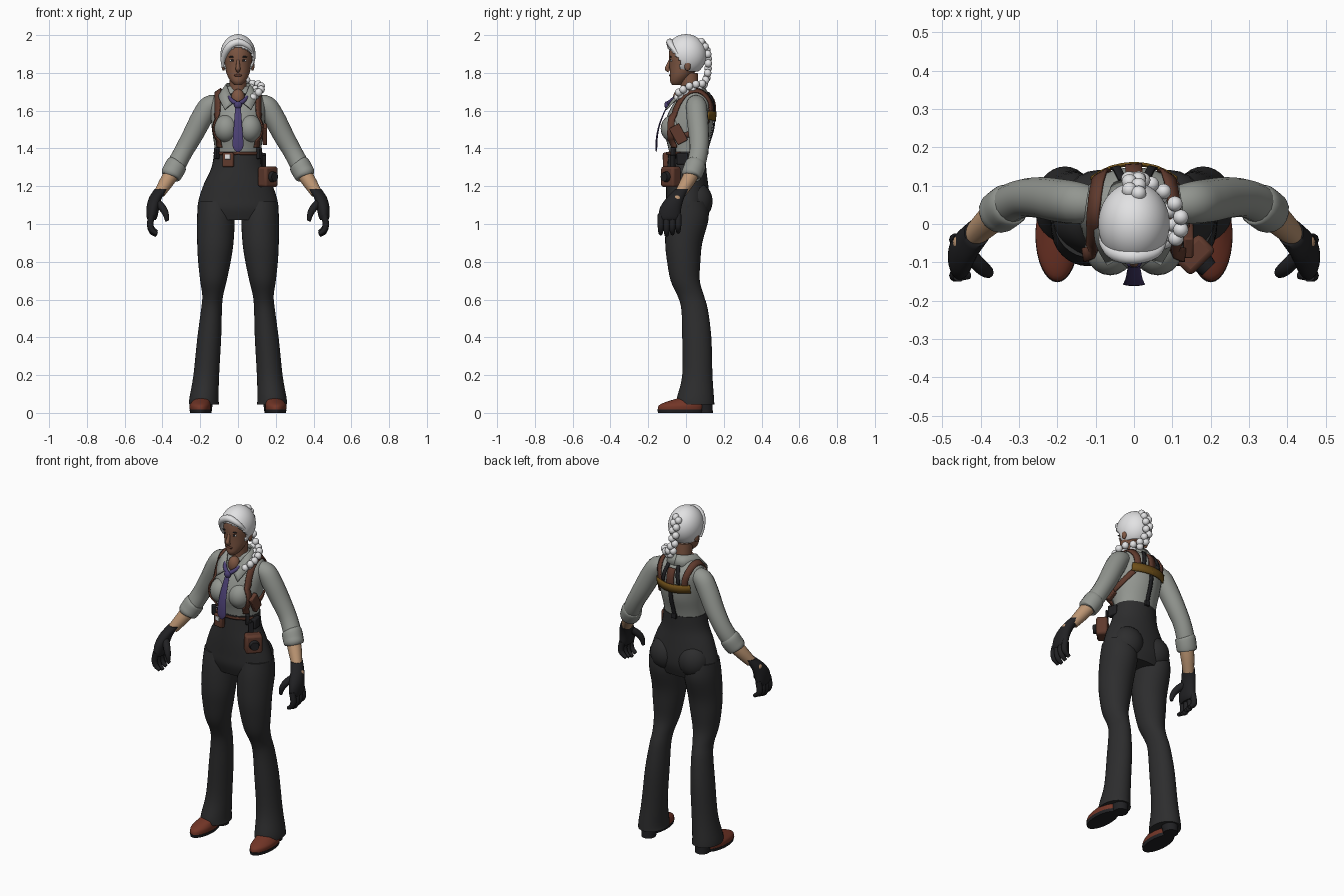
import bpy, bmesh, math
from mathutils import Vector, Matrix
from mathutils.bvhtree import BVHTree

cube = bpy.data.objects.get("Cube")
if cube:
    bpy.data.objects.remove(cube, do_unlink=True)

COLOURS = {
    "white_hair": (.76, .76, .77), "face_skin": (.21, .095, .056), "arm_skin": (.5, .3, .17),
    "grey_shirt": (.29, .305, .28), "charcoal_cloth": (.026, .026, .027), "black_leather": (.015, .015, .017),
    "brown_leather": (.115, .042, .026), "rust_leather": (.17, .036, .02), "purple_silk": (.07, .05, .17),
    "mustard_leather": (.16, .08, .01)}
MATS, parts = {}, []
for name, rgb in COLOURS.items():
    m = MATS[name] = bpy.data.materials.new(name)
    m.use_nodes = True
    m.diffuse_color = (*rgb, 1)
    m.node_tree.nodes["Principled BSDF"].inputs["Base Color"].default_value = (*rgb, 1)


def finish(name, bm, mat, mirror=False, solid=0, bevel=0):
    """Turn a bmesh into a named, coloured object."""
    bmesh.ops.recalc_face_normals(bm, faces=bm.faces)
    me = bpy.data.meshes.new(name)
    bm.to_mesh(me)
    bm.free()
    me.materials.append(MATS[mat])
    ob = bpy.data.objects.new(name, me)
    bpy.context.scene.collection.objects.link(ob)
    if solid:
        mod = ob.modifiers.new("Thickness", "SOLIDIFY")
        mod.thickness, mod.offset = solid, 0
    if bevel:
        mod = ob.modifiers.new("Bevel", "BEVEL")
        mod.width, mod.segments = bevel, 2
    if mirror:
        ob.modifiers.new("Mirror", "MIRROR").use_mirror_merge = False
    parts.append(ob)
    return ob


def smooth(rows, steps=4):
    """Catmull-Rom interpolation of rows of numbers."""
    out, last = [], len(rows) - 1
    for i in range(last):
        quad = [rows[max(i - 1, 0)], rows[i], rows[i + 1], rows[min(i + 2, last)]]
        for k in range(steps):
            t = k / steps
            out.append([b + (c - a) * t / 2 + (a - 2.5 * b + 2 * c - d / 2) * t * t
                        + (1.5 * (b - c) + (d - a) / 2) * t ** 3 for a, b, c, d in zip(*quad)])
    return out + [list(rows[-1])]


def skin(name, rings, mat, closed=True, **kw):
    """Bridge rings of points; closed rings get end caps."""
    bm = bmesh.new()
    loops = [[bm.verts.new(p) for p in ring] for ring in rings]
    n = len(loops[0])
    for a, b in zip(loops, loops[1:]):
        for i in range(n if closed else n - 1):
            j = (i + 1) % n
            bm.faces.new((a[i], a[j], b[j], b[i]))
    if closed:
        bm.faces.new(loops[0])
        bm.faces.new(loops[-1])
    return finish(name, bm, mat, **kw)


def circle(n):
    return [(math.cos(math.tau * i / n), math.sin(math.tau * i / n)) for i in range(n)]


def loft(name, rows, mat, n=32, **kw):
    """Level elliptical sections: height, centre x, centre y, radius x, radius y."""
    rings = [[(x + rx * c, y + ry * s, z) for c, s in circle(n)] for z, x, y, rx, ry in smooth(rows)]
    return skin(name, rings, mat, **kw)


def sweep(name, rows, mat, n=16, flat=1, **kw):
    """Sections square to a path: x, y, z, radius."""
    rows = smooth(rows)
    pts = [Vector(r[:3]) for r in rows]
    rings = []
    for i, p in enumerate(pts):
        t = (pts[min(i + 1, len(pts) - 1)] - pts[max(i - 1, 0)]).normalized()
        side = t.cross(Vector((0, 1, 0))).normalized()
        up = side.cross(t)
        rings.append([p + rows[i][3] * (side * c + up * s * flat) for c, s in circle(n)])
    return skin(name, rings, mat, **kw)


def blobs(name, items, mat, **kw):
    bm = bmesh.new()
    for centre, radii in items:
        mx = Matrix.Translation(centre) @ Matrix.Diagonal((*radii, 1))
        bmesh.ops.create_uvsphere(bm, u_segments=20, v_segments=12, radius=1, matrix=mx)
    return finish(name, bm, mat, **kw)


def box(name, centre, size, mat, turn=0, lean=0, **kw):
    bm = bmesh.new()
    mx = (Matrix.Translation(centre) @ Matrix.Rotation(turn, 4, 'Z') @ Matrix.Rotation(lean, 4, 'X')
          @ Matrix.Diagonal((*size, 1)))
    bmesh.ops.create_cube(bm, size=1, matrix=mx)
    return finish(name, bm, mat, bevel=min(size) * .2, **kw)


# Shirt: torso, bust and sleeves
torso = loft("shirt_torso", [
    (1.35, 0, .008, .12, .09), (1.42, 0, .008, .126, .106), (1.5, 0, .01, .138, .128), (1.58, 0, .025, .145, .122),
    (1.64, 0, .04, .145, .105), (1.68, 0, .045, .128, .08), (1.71, 0, .04, .09, .06), (1.73, 0, .03, .05, .045)],
    "grey_shirt")
bust = blobs("shirt_bust", [((.062, -.062, 1.505), (.066, .072, .075))], "grey_shirt", mirror=True)
sleeve = sweep("sleeves", [
    (.1, .05, 1.635, .045), (.15, .055, 1.625, .055), (.19, .06, 1.565, .057), (.24, .068, 1.47, .054),
    (.285, .068, 1.39, .05), (.32, .055, 1.325, .05), (.35, .033, 1.265, .048)], "grey_shirt", mirror=True)
sweep("rolled_cuffs", [(.318, .053, 1.325, .045), (.325, .05, 1.315, .056), (.343, .038, 1.28, .057),
                       (.357, .027, 1.258, .054), (.36, .025, 1.252, .04)], "grey_shirt", mirror=True)
collar = smooth([(0, .085, 1.745, 0, .115, 1.69), (.04, .07, 1.745, .06, .1, 1.69), (.06, .03, 1.74, .095, .03, 1.69),
                 (.055, -.02, 1.72, .1, -.045, 1.665), (.022, -.08, 1.645, .07, -.105, 1.605)])
skin("shirt_collar", [(r[:3], r[3:]) for r in collar], "grey_shirt", closed=False, mirror=True, solid=.008)

# Trousers
loft("trouser_hips", [
    (1.385, 0, .008, .126, .1), (1.3, 0, .004, .14, .103), (1.22, 0, .006, .177, .11), (1.14, 0, .01, .205, .115),
    (1.08, 0, .01, .213, .114), (1.02, 0, .01, .19, .095)], "charcoal_cloth")
blobs("trouser_seat", [((.092, .053, 1.12), (.092, .088, .1))], "charcoal_cloth", mirror=True)
loft("trouser_legs", [
    (1.12, .115, .012, .095, .1), (1.03, .117, .008, .1, .112), (.9, .12, -.012, .096, .098), (.8, .125, -.012, .086, .088),
    (.7, .13, -.004, .07, .077), (.62, .134, .025, .055, .07), (.55, .14, .045, .055, .07), (.4, .152, .057, .063, .077),
    (.2, .168, .06, .068, .08), (.08, .18, .05, .077, .098), (.045, .18, .05, .08, .1)], "charcoal_cloth", mirror=True)

# Shoes
loft("shoe_soles", [(0, .2, -.03, .053, .118), (.018, .2, -.03, .057, .122)], "black_leather", mirror=True)
loft("shoe_uppers", [(.016, .2, -.03, .055, .12), (.04, .2, -.025, .056, .118), (.06, .195, -.005, .048, .095),
                     (.085, .185, .04, .04, .055)], "rust_leather", mirror=True)
loft("shoe_heels", [(0, .18, .1, .04, .042), (.06, .178, .09, .045, .05)], "black_leather", mirror=True)

# Bare forearms and gloved hands
sweep("forearms", [(.345, .035, 1.275, .04), (.375, .01, 1.228, .038), (.415, -.028, 1.165, .03)], "arm_skin", mirror=True)
loft("glove_palms", [(1.185, .408, -.022, .034, .036), (1.14, .436, -.055, .034, .046), (1.09, .45, -.08, .034, .056),
                     (1.04, .455, -.088, .029, .058), (1.02, .457, -.09, .02, .05)], "black_leather", mirror=True)
blobs("glove_openings", [((.45, -.048, 1.135), (.022, .024, .022))], "arm_skin", mirror=True)
for i, finger in enumerate(("index", "middle", "ring", "little")):
    y, drop = -.134 + .031 * i, .008 * abs(i - 1)
    sweep(finger + "_fingers", [(.456, y, 1.05, .017), (.465, y, 1.0, .017), (.456, y, .96 + drop, .015),
                                (.43, y, .94 + drop, .01)], "black_leather", n=10, mirror=True)
sweep("thumbs", [(.435, -.075, 1.12, .02), (.4, -.11, 1.085, .02), (.382, -.125, 1.05, .016), (.376, -.128, 1.015, .009)],
      "black_leather", n=10, mirror=True)

# Neck and head
loft("neck", [(1.64, 0, .02, .048, .05), (1.7, 0, .022, .044, .046), (1.8, 0, .012, .045, .05)], "face_skin")
blobs("open_neckline", [((0, -.035, 1.665), (.036, .034, .05))], "face_skin")
loft("choker", [(1.678, 0, .008, .046, .07), (1.69, 0, .01, .046, .066)], "black_leather")
loft("face", [(1.735, 0, -.05, .018, .022), (1.755, 0, -.042, .038, .042), (1.79, 0, -.025, .058, .06),
              (1.84, 0, -.005, .07, .082), (1.9, 0, 0, .076, .09), (1.95, 0, 0, .066, .08), (1.975, 0, 0, .04, .05)],
     "face_skin")
sweep("nose", [(0, -.082, 1.872, .007), (0, -.096, 1.835, .011), (0, -.1, 1.822, .013), (0, -.088, 1.81, .01)],
      "face_skin", n=10)
blobs("ears", [((.077, .008, 1.838), (.01, .017, .027))], "face_skin", mirror=True)
blobs("eye_whites", [((.03, -.078, 1.865), (.014, .005, .006))], "white_hair", mirror=True)
blobs("irises", [((.029, -.081, 1.866), (.008, .004, .007))], "black_leather", mirror=True)
blobs("eyebrows", [((.031, -.081, 1.885), (.019, .005, .004))], "black_leather", mirror=True)
blobs("lips", [((0, -.083, 1.787), (.021, .006, .007))], "brown_leather")

# Hair cap with an open face, swept fringe and braid
bm = bmesh.new()
bmesh.ops.create_uvsphere(bm, u_segments=64, v_segments=48, radius=1,
                          matrix=Matrix.Translation((0, 0, 1.895)) @ Matrix.Diagonal((.088, .103, .105, 1)))
bare = [f for f in bm.faces for c in [f.calc_center_median()]
        if c.z < 1.81 or (c.y < -.03 and c.z < 1.865 + (-.03 - c.y) * 1.1)]
bmesh.ops.delete(bm, geom=bare, context='FACES')
finish("hair_cap", bm, "white_hair", solid=.01)
sweep("hair_fringe", [(.078, -.045, 1.9, .008), (.055, -.075, 1.94, .014), (0, -.085, 1.962, .02), (-.05, -.075, 1.935, .02),
                      (-.078, -.045, 1.88, .014), (-.08, -.025, 1.83, .006)], "white_hair")
path = smooth([(0, .08, 1.965), (0, .11, 1.92), (0, .118, 1.85), (.02, .11, 1.775), (.065, .085, 1.735),
               (.105, .035, 1.725), (.11, -.015, 1.7), (.092, -.045, 1.68)], 3)
beads = []
for i, (x, y, z) in enumerate(path):
    swing = .012 * (-1) ** i
    beads.append(((x + swing, y, z + swing * min(1, x * 10)), (.02, .02, .021)))
blobs("braid", beads, "white_hair")

# Necktie
sweep("tie_blade", [(0, -.1, 1.625, .014), (0, -.122, 1.575, .018), (0, -.142, 1.52, .022), (0, -.154, 1.46, .027),
                    (0, -.157, 1.405, .027), (0, -.158, 1.38, .005)], "purple_silk", flat=.18)
blobs("tie_knot", [((0, -.1, 1.63), (.021, .015, .02))], "purple_silk")
sweep("tie_band", [(.056, -.035, 1.685, .008), (.034, -.075, 1.655, .011), (0, -.098, 1.632, .012)], "purple_silk", mirror=True)

# Harness straps draped over the shirt
verts, polys = [], []
for ob in (torso, bust, sleeve):
    base = len(verts)
    verts += [v.co.copy() for v in ob.data.vertices]
    polys += [[base + k for k in p.vertices] for p in ob.data.polygons]
shirt = BVHTree.FromPolygons(verts, polys)


def strap(name, pts, half, mat, mirror=True, lift=.006):
    hits = [shirt.find_nearest(Vector(p))[:2] for p in smooth(pts, 6)]
    rows = []
    for i, (p, nrm) in enumerate(hits):
        t = hits[min(i + 1, len(hits) - 1)][0] - hits[max(i - 1, 0)][0]
        side = t.cross(nrm).normalized() * half
        rows.append([p + nrm * lift + side * k for k in (-1, 0, 1)])
    skin(name, rows, mat, closed=False, mirror=mirror, solid=.008)


strap("shoulder_straps", [(.085, .15, 1.57), (.095, .13, 1.66), (.105, .06, 1.71), (.112, -.02, 1.68), (.122, -.07, 1.6),
                          (.125, -.08, 1.5), (.115, -.08, 1.4)], .018, "brown_leather")
strap("back_band", [(-.005, .16, 1.57), (.06, .15, 1.572), (.115, .12, 1.575)], .024, "mustard_leather", lift=.01)
strap("back_yoke", [(0, .13, 1.68), (0, .15, 1.59)], .022, "brown_leather", mirror=False)
strap("yoke_straps", [(.03, .11, 1.69), (.05, .14, 1.6)], .01, "black_leather")
strap("back_strap", [(0, .16, 1.55), (0, .13, 1.46), (0, .11, 1.38)], .011, "black_leather", mirror=False)
strap("holster_strap", [(.11, .13, 1.55), (.14, .05, 1.49), (.14, -.03, 1.46)], .015, "brown_leather", mirror=False)
strap("front_belt", [(-.005, -.1, 1.375), (.07, -.08, 1.375), (.12, -.03, 1.375)], .007, "brown_leather", lift=.013)

# Holster, pouches and clips
box("holster", (.142, -.04, 1.475), (.025, .06, .1), "brown_leather", lean=.5)
box("belt_pouch", (-.052, -.103, 1.34), (.06, .03, .075), "brown_leather", turn=-.2)
box("pouch_tag", (-.055, -.12, 1.355), (.03, .006, .025), "white_hair", turn=-.2)
box("strap_clips", (.112, -.068, 1.375), (.022, .025, .06), "black_leather", turn=.7, mirror=True)
box("side_pouch", (.132, -.02, 1.345), (.03, .06, .06), "black_leather", turn=.1)
box("back_clip", (0, .113, 1.385), (.03, .014, .03), "black_leather")
out = Vector((1, -1, 0)).normalized()
middle = Vector((.158, -.08, 1.25))
box("camera_case", middle, (.095, .065, .11), "brown_leather", turn=math.pi / 4)
box("camera_strap", (.135, -.07, 1.33), (.03, .012, .07), "black_leather", turn=math.pi / 4)
bm = bmesh.new()
bmesh.ops.create_cone(bm, cap_ends=True, segments=24, radius1=.03, radius2=.024, depth=.025,
                      matrix=Matrix.Translation(middle + out * .04) @ out.to_track_quat('Z', 'Y').to_matrix().to_4x4())
finish("camera_lens", bm, "black_leather")

# Smooth shading with crisp edges
bpy.ops.object.select_all(action='DESELECT')
for ob in parts:
    ob.select_set(True)
bpy.context.view_layer.objects.active = parts[0]
bpy.ops.object.shade_smooth_by_angle(angle=math.radians(45))
